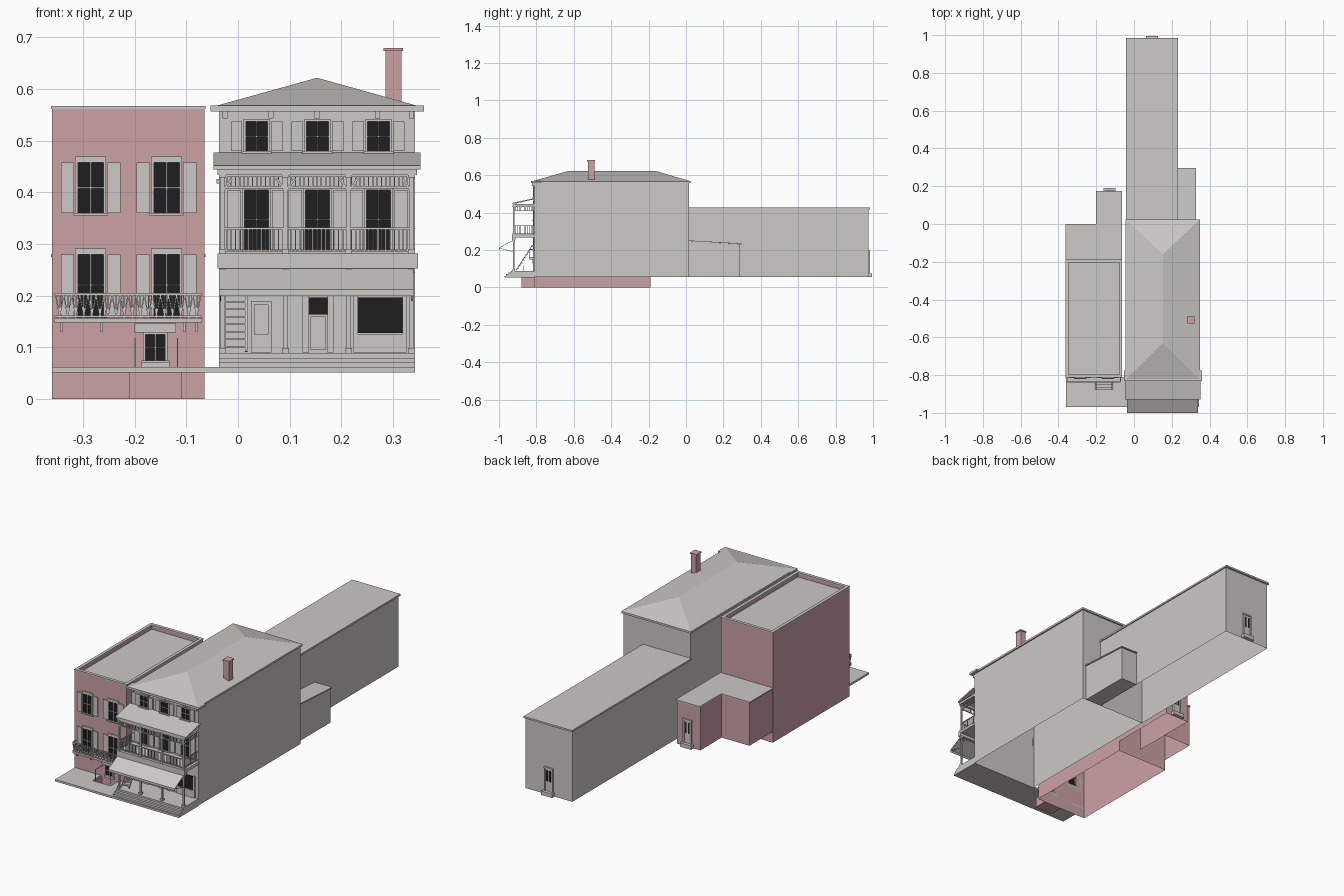
import bpy, bmesh, math
from mathutils import Vector, Matrix

if "Cube" in bpy.data.objects:
    bpy.data.objects.remove(bpy.data.objects["Cube"])


def material(name, r, g, b):
    m = bpy.data.materials.new(name)
    m.diffuse_color = (r, g, b, 1)
    m.use_nodes = True
    m.node_tree.nodes["Principled BSDF"].inputs["Base Color"].default_value = m.diffuse_color
    return m


GREY = material("pale grey", 0.60, 0.585, 0.56)
PINK = material("brick pink", 0.60, 0.36, 0.375)
DARK = material("dark glass", 0.013, 0.013, 0.013)


class Part:
    """Collects simple solids into one named object."""

    def __init__(self, name, *mats):
        self.name, self.mats, self.bm = name, mats, bmesh.new()

    def box(self, x0, x1, y0, y1, z0, z1, open_base=False, extra=None):
        m = Matrix.Translation(((x0 + x1) / 2, (y0 + y1) / 2, (z0 + z1) / 2))
        m = (extra or Matrix()) @ m @ Matrix.Diagonal((x1 - x0, y1 - y0, z1 - z0, 1))
        vs = bmesh.ops.create_cube(self.bm, size=1, matrix=m)["verts"]
        if open_base:
            fs = {f for v in vs for f in v.link_faces if f.calc_center_median().z < z0 + 1e-4}
            bmesh.ops.delete(self.bm, geom=list(fs), context="FACES_ONLY")
        return self

    def bar(self, p, q, r=0.0012):
        p, q = Vector(p), Vector(q)
        d = q - p
        m = Matrix.Translation(p) @ d.to_track_quat("Z", "Y").to_matrix().to_4x4()
        return self.box(-r, r, -r, r, 0, d.length, extra=m)

    def prism(self, profile, x0, x1):
        a = [self.bm.verts.new((x0, y, z)) for y, z in profile]
        b = [self.bm.verts.new((x1, y, z)) for y, z in profile]
        n = len(a)
        fs = [self.bm.faces.new(a), self.bm.faces.new(b[::-1])]
        fs += [self.bm.faces.new((a[i], b[i], b[(i + 1) % n], a[(i + 1) % n])) for i in range(n)]
        bmesh.ops.recalc_face_normals(self.bm, faces=fs)
        return self

    def done(self, grey_top=False):
        me = bpy.data.meshes.new(self.name)
        self.bm.normal_update()
        if grey_top:
            for f in self.bm.faces:
                f.material_index = 1 if f.normal.z > 0.7 else 0
        self.bm.to_mesh(me)
        self.bm.free()
        for m in self.mats:
            me.materials.append(m)
        ob = bpy.data.objects.new(self.name, me)
        bpy.context.collection.objects.link(ob)
        return ob


F = -0.81  # facade plane of both houses

# Grey house: main body, rear wing, lean-to
Part("main_house_walls", GREY).box(-0.037, 0.343, F, 0.017, 0.055, 0.56, True).done()
Part("rear_wing_walls", GREY).box(-0.037, 0.228, 0.017, 0.975, 0.055, 0.42, True).done()
Part("rear_wing_roof", GREY).box(-0.042, 0.233, 0.017, 0.985, 0.417, 0.426).done()
shed = Part("side_lean_to", GREY)
shed.prism([(0.017, 0.055), (0.29, 0.055), (0.29, 0.23), (0.017, 0.245)], 0.228, 0.322)
shed.prism([(0.017, 0.245), (0.297, 0.23), (0.297, 0.235), (0.017, 0.251)], 0.228, 0.327).done()

# Hipped roof with eaves
roof = Part("hip_roof", GREY)
roof.box(-0.045, 0.35, -0.825, 0.025, 0.557, 0.567)
roof.box(-0.053, 0.36, -0.83, -0.775, 0.557, 0.568)
e = [roof.bm.verts.new((x, y, 0.567)) for x, y in
     ((-0.045, -0.825), (0.35, -0.825), (0.35, 0.025), (-0.045, 0.025))]
r0, r1 = (roof.bm.verts.new((0.153, y, 0.622)) for y in (-0.63, -0.16))
for f in ((e[0], e[1], r0), (e[1], e[2], r1, r0), (e[2], e[3], r1), (e[3], e[0], r0, r1)):
    roof.bm.faces.new(f)
roof.done()
Part("chimney", PINK).box(0.285, 0.316, -0.525, -0.49, 0.57, 0.674) \
    .box(0.282, 0.319, -0.528, -0.487, 0.674, 0.68).done()
brackets = Part("eave_brackets", GREY)
for x in (-0.025, 0.064, 0.153, 0.27, 0.336):
    brackets.box(x - 0.005, x + 0.005, F - 0.014, F, 0.543, 0.557)
brackets.done()

# Brick house with sunken roof, parapet and coping
Part("brick_walls", PINK, GREY).box(-0.36, -0.065, F, -0.19, 0, 0.543, True).done(True)
for name, mat, o, w, z0, z1 in (("brick_parapet", PINK, 0, 0.012, 0.543, 0.562),
                                ("parapet_coping", GREY, 0.002, 0.016, 0.562, 0.567)):
    p = Part(name, mat)
    x0, x1, y0, y1 = -0.36 - o, -0.065 + o, F - o, -0.19 + o
    p.box(x0, x1, y0, y0 + w, z0, z1).box(x0, x1, y1 - w, y1, z0, z1)
    p.box(x0, x0 + w, y0 + w, y1 - w, z0, z1).box(x1 - w, x1, y0 + w, y1 - w, z0, z1).done()
Part("brick_rear_wing", PINK).box(-0.358, -0.2, -0.19, -0.003, 0.055, 0.276, True) \
    .box(-0.2, -0.067, -0.19, 0.17, 0.055, 0.276, True).done()
Part("brick_rear_roof", GREY).box(-0.362, -0.2, -0.19, 0, 0.275, 0.281) \
    .box(-0.2, -0.063, -0.19, 0.174, 0.275, 0.281).done()

# Pavement around a sunken basement stair
Part("pavement", GREY).box(-0.36, -0.21, -0.97, F, 0.052, 0.062) \
    .box(-0.21, -0.108, -0.97, -0.88, 0.052, 0.062) \
    .box(-0.108, 0.343, -0.97, F, 0.052, 0.062).done()
Part("basement_well", PINK).box(-0.21, -0.205, -0.88, F, 0, 0.055) \
    .box(-0.113, -0.108, -0.88, F, 0, 0.055) \
    .box(-0.205, -0.113, -0.88, -0.875, 0, 0.055).box(-0.205, -0.113, -0.875, F, 0, 0.004).done()
well = Part("basement_steps", GREY)
for i in range(4):
    well.box(-0.2, -0.117, -0.875 + i * 0.012, -0.863 + i * 0.012, 0.004, 0.045 - i * 0.01)
for x in (-0.2, -0.117):
    well.bar((x, -0.87, 0.062), (x, -0.87, 0.117)).bar((x, -0.87, 0.117), (x, F, 0.117))
well.done()

# Porch floor and front steps
porch = Part("porch_steps", GREY)
for i in range(3):
    porch.box(-0.037, 0.343, -0.962 + i * 0.013, F, 0.062 + i * 0.009, 0.071 + i * 0.009)
porch.done()

# Windows: frame, glass, glazing bars, optional shutters and lintel
trim = Part("window_trim", GREY)
glass = Part("window_glass", DARK)
shutters = Part("shutters", GREY)


def window(xc, w, z0, z1, sw=0.0, lintel=True, gap=0.007):
    a, b, zm, t = xc - w / 2, xc + w / 2, (z0 + z1) / 2, 0.005
    glass.box(a, b, F - 0.003, F, z0, z1)
    for u, v in ((a - t, a), (b, b + t)):
        trim.box(u, v, F - 0.007, F, z0, z1)
    trim.box(a - t - 0.003, b + t + 0.003, F - 0.011, F, z0 - 0.005, z0)
    trim.box(a - t, b + t, F - 0.007, F, z1, z1 + (0.012 if lintel else 0.004))
    trim.box(xc - 0.0012, xc + 0.0012, F - 0.006, F, z0, z1)
    trim.box(a, b, F - 0.006, F, zm - 0.0012, zm + 0.0012)
    if sw:
        for u in (a - gap - sw, b + gap):
            shutters.box(u, u + sw, F - 0.006, F, z0, z1)


for x in (-0.285, -0.138):
    window(x, 0.05, 0.36, 0.458, 0.026)
    window(x, 0.05, 0.162, 0.28, 0.026)
for x in (0.036, 0.154, 0.272):
    window(x, 0.042, 0.48, 0.537, 0.022, False)
    window(x, 0.046, 0.29, 0.405, 0.026, False)
window(-0.16, 0.038, 0.075, 0.125, 0, False)          # basement door light
trim.box(-0.187, -0.133, F - 0.006, F, 0.06, 0.07).box(-0.2, -0.12, F - 0.012, F, 0.129, 0.146)
glass.box(0.232, 0.318, F - 0.004, F, 0.128, 0.197)    # shop window
trim.box(0.224, 0.326, F - 0.007, F, 0.09, 0.126)
for x in (0.224, 0.318):
    trim.box(x, x + 0.008, F - 0.008, F, 0.126, 0.2)
glass.box(0.137, 0.173, F - 0.004, F, 0.164, 0.197)    # shop door and transom
for x in (0.125, 0.173):
    trim.box(x, x + 0.012, F - 0.008, F, 0.09, 0.2)
trim.box(0.14, 0.17, F - 0.006, F, 0.095, 0.16)
trim.box(0.025, 0.065, F - 0.006, F, 0.09, 0.19).box(0.031, 0.059, F - 0.009, F, 0.125, 0.183)
for p in (trim, glass, shutters):
    p.done()

# Back doors with a step each
doors = Part("back_doors", GREY)
pane = Part("back_door_glass", DARK)
for x, y in ((0.095, 0.975), (-0.13, 0.17)):
    doors.box(x - 0.032, x + 0.032, y, y + 0.02, 0.055, 0.075)
    for u in (-0.024, 0.018):
        doors.box(x + u, x + u + 0.006, y, y + 0.008, 0.075, 0.19)
    doors.box(x - 0.026, x + 0.026, y, y + 0.008, 0.19, 0.197)
    doors.box(x - 0.018, x + 0.018, y, y + 0.004, 0.075, 0.19)
    for u in (-0.013, 0.004):
        pane.box(x + u, x + u + 0.009, y, y + 0.005, 0.125, 0.18)
doors.done()
pane.done()

# Gallery: columns, floor, roof and awning
cols = (-0.03, 0.092, 0.214, 0.336)
Y = -0.92
posts = Part("gallery_columns", GREY)
for x in cols:
    for z0, z1 in ((0.089, 0.253), (0.281, 0.437)):
        posts.box(x - 0.004, x + 0.004, Y - 0.004, Y + 0.004, z0, z1)
        posts.box(x - 0.007, x + 0.007, Y - 0.007, Y + 0.007, z0, z0 + 0.01)
        posts.box(x - 0.007, x + 0.007, Y - 0.007, Y + 0.007, z1 - 0.008, z1)
        for s in (-1, 1):
            if -0.035 < x + s * 0.02 < 0.341:
                posts.bar((x, Y, z1 - 0.035), (x + s * 0.018, Y, z1 - 0.01), 0.002)
posts.done()
Part("gallery_floor", GREY).box(-0.04, 0.348, -0.93, F, 0.268, 0.282) \
    .box(-0.04, 0.348, -0.93, -0.912, 0.253, 0.268).done()
Part("gallery_roof", GREY).prism([(-0.928, 0.444), (F, 0.472), (F, 0.477), (-0.928, 0.452)], -0.047, 0.353) \
    .box(-0.04, 0.346, -0.925, -0.913, 0.434, 0.446) \
    .box(-0.04, -0.03, -0.92, F, 0.434, 0.446).box(0.336, 0.346, -0.92, F, 0.434, 0.446).done()
awning = Part("awning", GREY)
awning.prism([(-0.925, 0.253), (-1.0, 0.212), (-1.0, 0.2), (-0.998, 0.2), (-0.998, 0.21), (-0.925, 0.25)],
             -0.037, 0.34)
for x in (-0.034, 0.337):
    awning.bar((x, -0.998, 0.21), (x, Y, 0.19))
awning.done()

# Gallery railing and spindle frieze, front and both ends
rail = Part("gallery_railing", GREY)
frieze = Part("gallery_frieze", GREY)
ends = [((cols[0], Y), (cols[-1], Y), 44)] + [((x, Y), (x, F), 12) for x in (cols[0], cols[-1])]
for (xa, ya), (xb, yb), n in ends:
    for part, z0, z1 in ((rail, 0.287, 0.33), (frieze, 0.41, 0.433)):
        for z in (z0, z1):
            part.bar((xa, ya, z), (xb, yb, z), 0.002)
        for i in range(n + 1):
            x, y = xa + (xb - xa) * i / n, ya + (yb - ya) * i / n
            part.bar((x, y, z0), (x, y, z1))
rail.done()
frieze.done()

# Stair up from the porch
stair = Part("porch_stair", GREY)
for i in range(9):
    y, z = -0.905 + i * 0.0095, 0.1 + i * 0.0145
    stair.box(-0.025, 0.015, y, y + 0.012, z, z + 0.003)
for x in (-0.026, 0.016):
    stair.bar((x, -0.907, 0.092), (x, -0.82, 0.228), 0.002)
stair.done()

# Brick house balcony with criss-cross railing
B = -0.837
Part("small_balcony_floor", GREY).box(-0.355, -0.07, B, F, 0.148, 0.156).done()
brace = Part("small_balcony_brackets", GREY)
for x in (-0.342, -0.264, -0.104, -0.08):
    brace.box(x - 0.002, x + 0.002, F - 0.012, F, 0.13, 0.148)
brace.done()
fence = Part("small_balcony_railing", GREY)
for z in (0.16, 0.203):
    fence.bar((-0.353, B, z), (-0.072, B, z), 0.002)
    for x in (-0.353, -0.072):
        fence.bar((x, B, z), (x, F, z), 0.002)
n = 36
for i in range(n):
    x, s = -0.353 + 0.281 * i / n, 0.281 / n
    za, zb = (0.16, 0.203) if i % 2 else (0.203, 0.16)
    fence.bar((x, B, za), (x + s, B, zb))
    if i % 2:
        fence.bar((x, B, 0.156), (x, B, 0.203))
fence.done()
